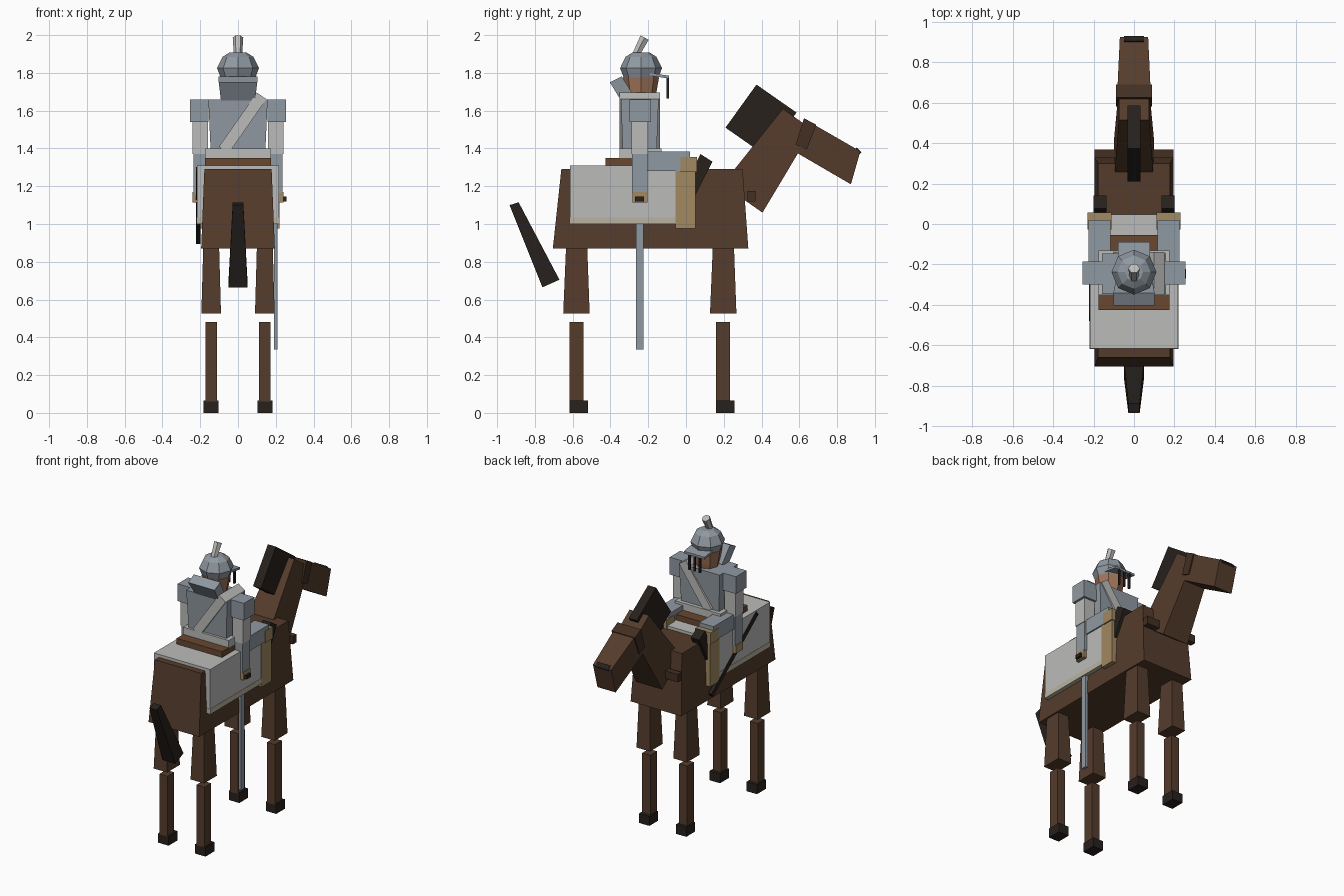
import bpy, bmesh, math
from mathutils import Vector


def mat(name, r, g, b):
    m = bpy.data.materials.new(name)
    m.diffuse_color = (r, g, b, 1)
    return m


COAT = mat("coat", 0.09, 0.045, 0.025)
DARK = mat("dark", 0.02, 0.015, 0.012)
TACK = mat("tack", 0.055, 0.028, 0.016)
LEATHER = mat("leather", 0.14, 0.065, 0.03)
BUFF = mat("buff", 0.36, 0.25, 0.12)
STEEL = mat("steel", 0.28, 0.32, 0.36)
CLOTH = mat("cloth", 0.5, 0.5, 0.49)
TRIM = mat("trim", 0.48, 0.45, 0.36)
SKIN = mat("skin", 0.36, 0.18, 0.1)


def finish(name, bm, m):
    bmesh.ops.recalc_face_normals(bm, faces=bm.faces)
    me = bpy.data.meshes.new(name)
    bm.to_mesh(me)
    bm.free()
    me.materials.append(m)
    ob = bpy.data.objects.new(name, me)
    bpy.context.collection.objects.link(ob)
    return ob


def prism(name, pts, m, cx=0.0):
    """Side profile of (y, z, half width) points, spanned across x."""
    bm = bmesh.new()
    a = [bm.verts.new((cx - h, y, z)) for y, z, h in pts]
    b = [bm.verts.new((cx + h, y, z)) for y, z, h in pts]
    bm.faces.new(a)
    bm.faces.new(b)
    for i in range(len(a)):
        j = (i + 1) % len(a)
        bm.faces.new((a[i], a[j], b[j], b[i]))
    return finish(name, bm, m)


def taper(name, low, high, m, cx=0.0):
    """Block between two levels, each (y0, y1, z, half width)."""
    (a, b, z0, h0), (c, d, z1, h1) = low, high
    return prism(name, [(a, z0, h0), (b, z0, h0), (d, z1, h1), (c, z1, h1)], m, cx)


def box(name, x, y, z, m):
    h = (x[1] - x[0]) / 2
    return taper(name, (*y, z[0], h), (*y, z[1], h), m, (x[0] + x[1]) / 2)


def lathe(name, rings, n, m, y):
    bm = bmesh.new()
    loops = [[bm.verts.new((r * math.cos(2 * math.pi * i / n),
                            y + r * math.sin(2 * math.pi * i / n), z))
              for i in range(n)] for r, z in rings]
    for lo, hi in zip(loops, loops[1:]):
        for i in range(n):
            j = (i + 1) % n
            bm.faces.new((lo[i], lo[j], hi[j], hi[i]))
    bm.faces.new(loops[0])
    bm.faces.new(loops[-1])
    return finish(name, bm, m)


# horse body, neck, head and tail
taper("horse_body", (-0.705, 0.33, 0.87, 0.195), (-0.66, 0.30, 1.29, 0.178), COAT)
prism("horse_neck", [(0.192, 1.209, 0.10), (0.405, 1.06, 0.10),
                     (0.668, 1.50, 0.075), (0.513, 1.61, 0.075)], COAT)
prism("horse_head", [(0.59, 1.375, 0.083), (0.873, 1.21, 0.07),
                     (0.923, 1.385, 0.07), (0.645, 1.545, 0.083)], COAT)
prism("nose_patch", [(0.885, 1.385, 0.05), (0.905, 1.355, 0.05),
                     (0.928, 1.38, 0.05), (0.905, 1.405, 0.05)], DARK)
prism("mane", [(0.373, 1.738, 0.031), (0.585, 1.59, 0.031),
               (0.421, 1.362, 0.031), (0.209, 1.51, 0.031)], DARK)
prism("bridle_band", [(0.625, 1.56, 0.09), (0.69, 1.525, 0.09),
                      (0.64, 1.395, 0.09), (0.58, 1.42, 0.09)], TACK)
prism("tail", [(-0.934, 1.10, 0.028), (-0.886, 1.115, 0.028),
               (-0.67, 0.705, 0.05), (-0.76, 0.665, 0.05)], DARK)
box("breast_strap", (-0.195, 0.195), (0.325, 0.367), (1.12, 1.175), TACK)

# horse legs
for end, y in (("rear", -0.58), ("front", 0.197)):
    for side, s in (("left", -1), ("right", 1)):
        x = s * 0.142
        tag = end + "_" + side
        taper("upper_leg_" + tag, (y - 0.07, y + 0.07, 0.525, 0.052),
              (y - 0.055, y + 0.057, 0.88, 0.042), COAT, x)
        box("lower_leg_" + tag, (x - 0.031, x + 0.031), (y - 0.037, y + 0.037),
            (0.06, 0.48), COAT)
        box("hoof_" + tag, (x - 0.04, x + 0.04), (y - 0.037, y + 0.06), (0, 0.065), DARK)

# saddle and blanket
box("saddle_blanket", (-0.217, 0.217), (-0.615, 0.047), (1.0, 1.31), CLOTH)
box("blanket_trim", (-0.219, 0.219), (-0.617, 0.049), (0.999, 1.035), TRIM)
box("saddle", (-0.175, 0.175), (-0.425, -0.055), (1.30, 1.35), LEATHER)

# rider torso
box("coat_skirt", (-0.175, 0.175), (-0.352, -0.13), (1.345, 1.40), CLOTH)
taper("rider_torso", (-0.335, -0.155, 1.39, 0.145), (-0.345, -0.145, 1.66, 0.157), STEEL)
belt = box("shoulder_belt", (-0.031, 0.031), (-0.352, -0.138), (-0.175, 0.175), CLOTH)
belt.location = (0.025, 0, 1.535)
belt.rotation_euler = (0, math.radians(35), 0)

# rider limbs and holsters
for side, s in (("left", -1), ("right", 1)):
    def part(name, x0, x1, y, z, m):
        box(name + "_" + side, sorted((s * x0, s * x1)), y, z, m)
    part("pauldron", 0.155, 0.255, (-0.30, -0.185), (1.54, 1.66), STEEL)
    part("upper_arm", 0.158, 0.24, (-0.288, -0.2), (1.37, 1.55), CLOTH)
    part("gauntlet", 0.165, 0.236, (-0.285, -0.203), (1.165, 1.385), STEEL)
    part("glove", 0.17, 0.24, (-0.282, -0.205), (1.113, 1.17), BUFF)
    part("thigh", 0.115, 0.226, (-0.28, 0.02), (1.28, 1.383), STEEL)
    part("boot_cuff", 0.11, 0.23, (-0.028, 0.057), (1.275, 1.355), BUFF)
    part("boot", 0.125, 0.221, (-0.055, 0.05), (0.975, 1.29), BUFF)
    prism("holster_" + side, [(0.077, 1.37, 0.033), (0.14, 1.33, 0.033),
                              (0.03, 1.115, 0.033), (-0.033, 1.155, 0.033)], DARK, s * 0.168)

# weapons
box("sword_blade", (0.19, 0.21), (-0.265, -0.226), (0.335, 1.12), STEEL)
box("sword_hilt", (0.16, 0.257), (-0.27, -0.222), (1.12, 1.145), DARK)
prism("carbine", [(-0.479, 1.278, 0.012), (0.02, 0.895, 0.012),
                  (0.04, 0.92, 0.012), (-0.459, 1.303, 0.012)], DARK, -0.211)

# head and helmet
Y = -0.238
lathe("rider_head", [(0.07, 1.65), (0.08, 1.69), (0.095, 1.775)], 8, SKIN, Y)
lathe("helmet", [(0.088, 1.765), (0.111, 1.825), (0.082, 1.885), (0.045, 1.908)],
      8, STEEL, Y)
prism("neck_guard", [(-0.403, 1.75, 0.102), (-0.34, 1.782, 0.102),
                     (-0.27, 1.668, 0.088), (-0.333, 1.635, 0.088)], STEEL)
prism("helmet_peak", [(-0.19, 1.80, 0.08), (-0.09, 1.785, 0.08),
                      (-0.09, 1.77, 0.08), (-0.19, 1.785, 0.08)], STEEL)
for i, x in enumerate((-0.04, 0, 0.04)):
    box("face_bar_%d" % (i + 1), (x - 0.006, x + 0.006), (-0.102, -0.09), (1.665, 1.78), DARK)
plume = lathe("plume", [(0.022, -0.05), (0.028, 0.05)], 6, CLOTH, 0)
plume.location = (0, -0.242, 1.942)
plume.rotation_euler = (math.radians(-27), 0, 0)
